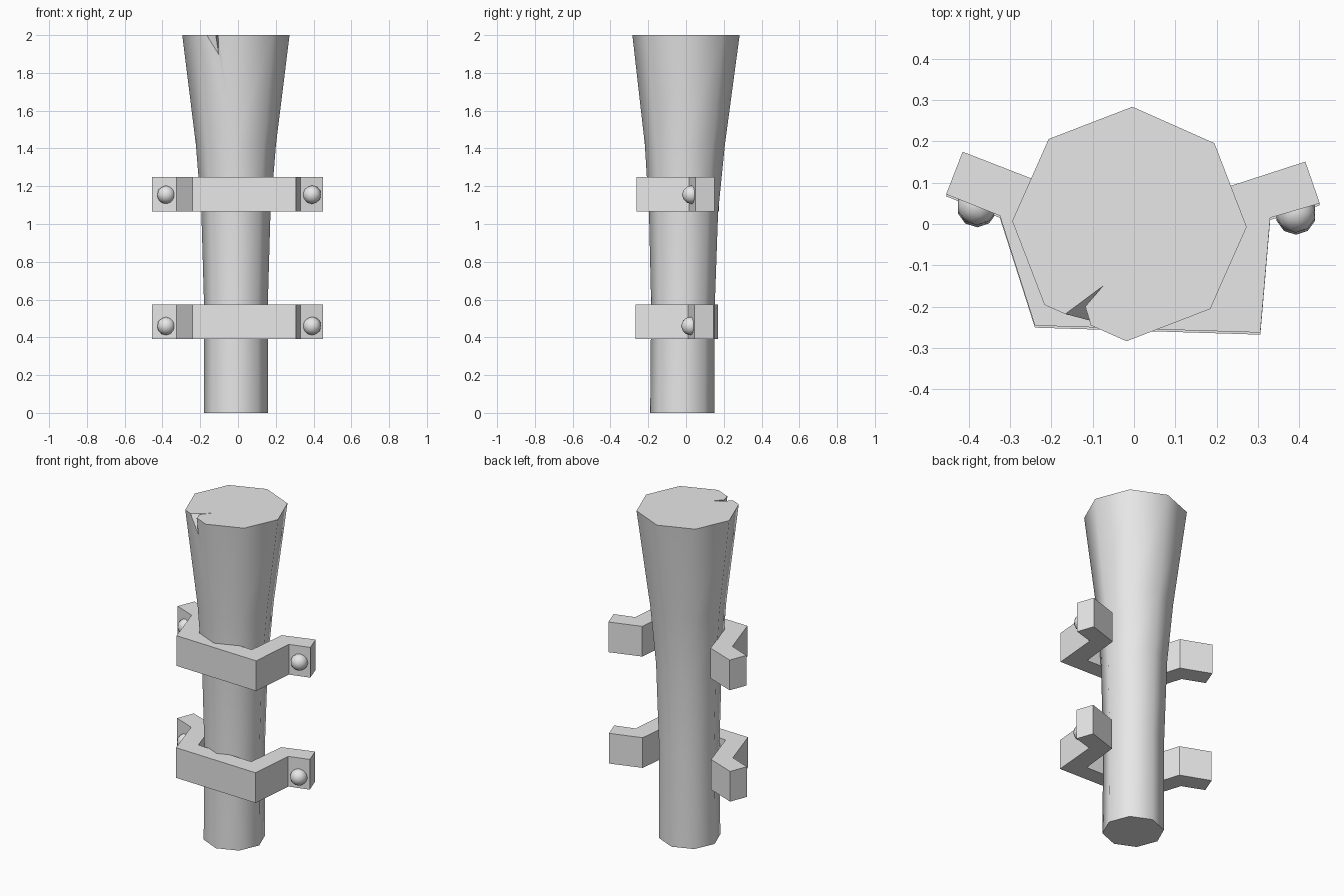
import bpy, bmesh, math
from mathutils import Vector

cube = bpy.data.objects.get("Cube")
if cube:
    bpy.data.objects.remove(cube, do_unlink=True)

grey = bpy.data.materials.new("light_grey")
grey.use_nodes = True
grey.diffuse_color = (0.8, 0.8, 0.8, 1)
grey.node_tree.nodes["Principled BSDF"].inputs["Base Color"].default_value = (0.8, 0.8, 0.8, 1)


def make_object(name, bm):
    bmesh.ops.recalc_face_normals(bm, faces=bm.faces)
    mesh = bpy.data.meshes.new(name)
    bm.to_mesh(mesh)
    bm.free()
    mesh.materials.append(grey)
    obj = bpy.data.objects.new(name, mesh)
    bpy.context.collection.objects.link(obj)
    return obj


def activate(obj):
    bpy.ops.object.select_all(action='DESELECT')
    obj.select_set(True)
    bpy.context.view_layer.objects.active = obj


def smooth(obj, degrees):
    activate(obj)
    bpy.ops.object.shade_smooth_by_angle(angle=math.radians(degrees))


# Flared eight-sided post: height, centre y, radius
SIDES = 8
sections = [(0, -0.02, 0.17), (0.58, -0.016, 0.169), (1.06, -0.013, 0.183),
            (1.42, -0.006, 0.212), (2, 0, 0.284)]
bm = bmesh.new()
rings = []
for z, cy, r in sections:
    angles = [math.tau * i / SIDES - 0.025 for i in range(SIDES)]
    rings.append([bm.verts.new((r * math.cos(a) - 0.011, cy + r * math.sin(a), z)) for a in angles])
for low, high in zip(rings, rings[1:]):
    for i in range(SIDES):
        j = (i + 1) % SIDES
        bm.faces.new((low[i], low[j], high[j], high[i]))
bm.faces.new(rings[0])
bm.faces.new(rings[-1])
post = make_object("post", bm)

# Splintered notch in the rim
tip = Vector((-0.10, -0.242, 1.885))
rim = [(-0.165, -0.217), (-0.075, -0.15), (-0.118, -0.2), (-0.105, -0.243), (-0.14, -0.3)]
bm = bmesh.new()
apex = bm.verts.new(tip)
top = [bm.verts.new(tip + (Vector((x, y, 2)) - tip) * 1.2) for x, y in rim]
bm.faces.new(top)
for a, b in zip(top, top[1:] + top[:1]):
    bm.faces.new((a, b, apex))
cutter = make_object("notch_cutter", bm)
cutter.hide_render = True
cut = post.modifiers.new("notch", 'BOOLEAN')
cut.operation = 'DIFFERENCE'
cut.solver = 'EXACT'
cut.object = cutter
activate(post)
bpy.ops.object.modifier_apply(modifier=cut.name)
bpy.data.objects.remove(cutter, do_unlink=True)
smooth(post, 60)

# Bent strap clamps, each with two round bolts
outer = [(-0.455, 0.072), (-0.325, 0.02), (-0.24, -0.246), (0.306, -0.263), (0.33, 0.015), (0.45, 0.05)]
inner = [(0.415, 0.151), (0.23, 0.091), (0.203, -0.157), (-0.16, -0.147), (-0.24, 0.107), (-0.415, 0.175)]
for label, base, dy in (("lower", 0.39, -0.005), ("upper", 1.067, 0)):
    bm = bmesh.new()
    strap = bm.faces.new([bm.verts.new((x, y + dy, base)) for x, y in outer + inner])
    raised = bmesh.ops.extrude_face_region(bm, geom=[strap])["geom"]
    bmesh.ops.translate(bm, vec=(0, 0, 0.183),
                        verts=[v for v in raised if isinstance(v, bmesh.types.BMVert)])
    if strap.is_valid and not any(len(f.verts) == 12 and f.calc_center_median().z < base + 0.01 for f in bm.faces):
        bm.faces.new([v for v in strap.verts])
    make_object(label + "_clamp", bm)
    for side, x, y in (("right", -0.38, 0.046), ("left", 0.392, 0.028)):
        bm = bmesh.new()
        bmesh.ops.create_icosphere(bm, subdivisions=2, radius=0.049)
        bolt = make_object(f"{label}_{side}_bolt", bm)
        bolt.location = (x, y + dy, base + 0.07 + (0.018 if label == "upper" else 0))
        smooth(bolt, 60)
